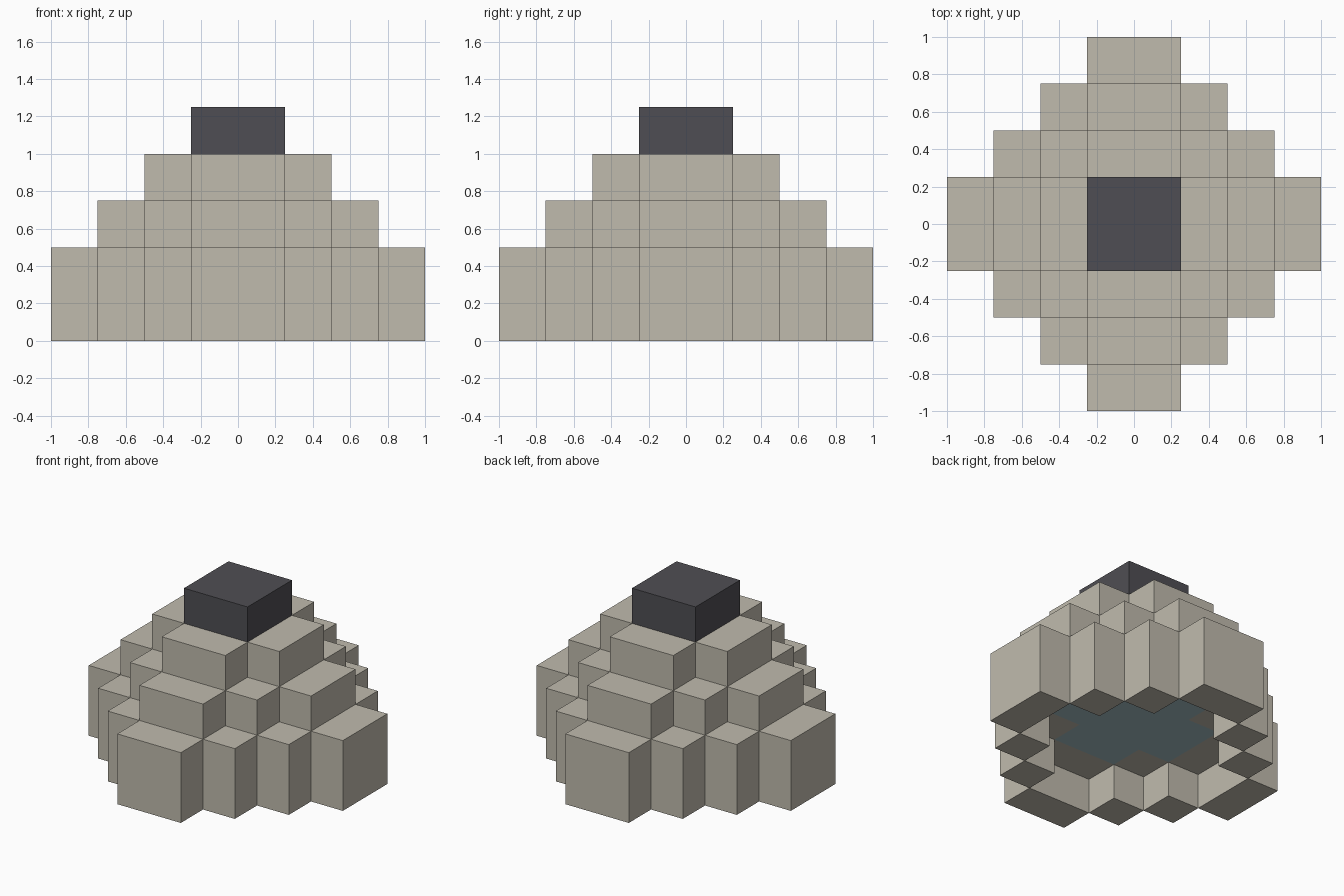
import bpy
import bmesh
from mathutils import Vector

cube = bpy.data.objects.get("Cube")
if cube:
    bpy.data.objects.remove(cube, do_unlink=True)

CELL = 0.25  # size of one building block


def make_material(name, rgb):
    mat = bpy.data.materials.new(name)
    mat.use_nodes = True
    color = (*rgb, 1.0)
    mat.diffuse_color = color
    mat.node_tree.nodes["Principled BSDF"].inputs["Base Color"].default_value = color
    return mat


def add_box(bm, low, high):
    """Axis-aligned box between two corners given in cells."""
    low, high = Vector(low) * CELL, Vector(high) * CELL
    verts = bmesh.ops.create_cube(bm, size=1.0)["verts"]
    for v in verts:
        v.co = (low + high) / 2 + v.co * (high - low)


def build(name, boxes, mat):
    bm = bmesh.new()
    for low, high in boxes:
        add_box(bm, low, high)
    mesh = bpy.data.meshes.new(name)
    bm.to_mesh(mesh)
    bm.free()
    mesh.materials.append(mat)
    obj = bpy.data.objects.new(name, mesh)
    bpy.context.collection.objects.link(obj)
    return obj


def ring(radius, bottom, top):
    """Diamond ring: four wide end blocks joined by diagonal columns."""
    boxes = []
    for s in (-1, 1):
        near, far = sorted((s * radius, s * (radius + 1)))
        boxes.append(((near, -1, bottom), (far, 1, top)))
        boxes.append(((-1, near, bottom), (1, far, top)))
    for i in range(1, radius):
        j = radius - i
        for x in (i, -i - 1):
            for y in (j, -j - 1):
                boxes.append(((x, y, bottom), (x + 1, y + 1, top)))
    return boxes


stone = make_material("pale stone", (0.527, 0.497, 0.423))
charcoal = make_material("charcoal", (0.078, 0.076, 0.087))
blue = make_material("pale blue", (0.37, 0.51, 0.55))

# Stepped stone rings, each one block higher than the ring outside it
for name, radius in (("lower_ring", 3), ("middle_ring", 2), ("upper_ring", 1)):
    bottom = 3 - radius
    build(name, ring(radius, bottom, bottom + 2), stone)

# Cross-shaped core showing on the underside, filling below the upper ring
build("core", [((-2, -1, 1), (2, 1, 2)),
               ((-1, -2, 1), (1, -1, 2)),
               ((-1, 1, 1), (1, 2, 2))], blue)

# Dark block on top
build("cap", [((-1, -1, 4), (1, 1, 5))], charcoal)
